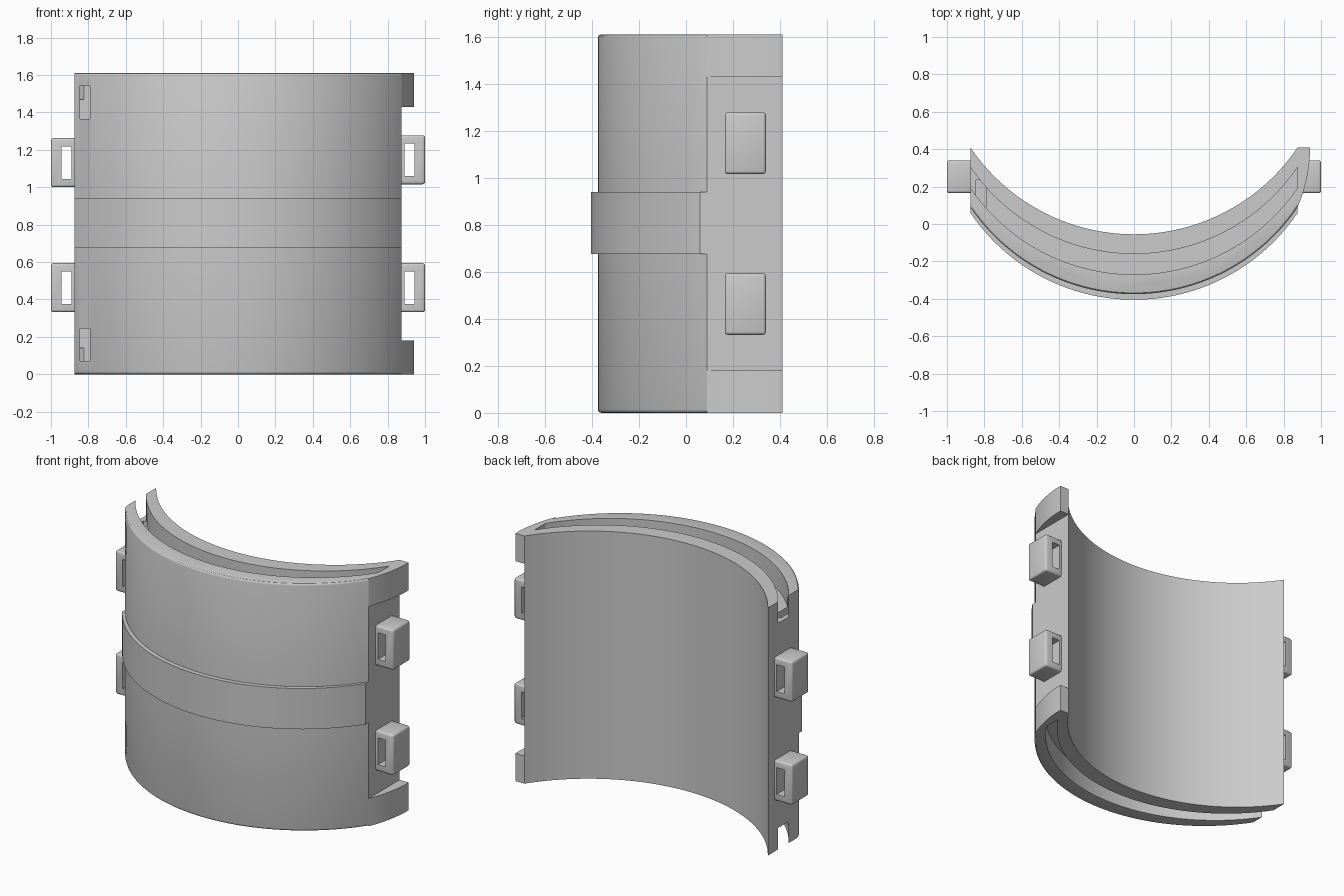
import bpy, bmesh, math

if "Cube" in bpy.data.objects:
    bpy.data.objects.remove(bpy.data.objects["Cube"])

HALF, RAD, HEIGHT = 0.875, 1.056, 1.61


def arc(y0, x0=-HALF, x1=HALF, n=56):
    """Points on the shell's arc whose lowest point is (0, y0)."""
    out = []
    for i in range(n + 1):
        a0, a1 = math.asin(x0 / RAD), math.asin(x1 / RAD)
        a = a0 + (a1 - a0) * i / n
        out.append((RAD * math.sin(a), y0 + RAD * (1 - math.cos(a))))
    return out


def prism(name, pts, z0, z1, rounded=None, width=0.015):
    """Extrude a plan outline; optionally round the rim edges picked by rounded(x, y)."""
    bm = bmesh.new()
    face = bm.faces.new([bm.verts.new((x, y, z0)) for x, y in pts])
    res = bmesh.ops.extrude_face_region(bm, geom=[face])
    for v in res["geom"]:
        if isinstance(v, bmesh.types.BMVert):
            v.co.z = z1
    bmesh.ops.recalc_face_normals(bm, faces=bm.faces)
    if rounded:
        edges = [e for e in bm.edges
                 if abs(e.verts[0].co.z - e.verts[1].co.z) < 1e-5
                 and all(rounded(v.co.x, v.co.y) for v in e.verts)]
        bmesh.ops.bevel(bm, geom=edges, offset=width, segments=3,
                        profile=0.5, affect='EDGES')
    mesh = bpy.data.meshes.new(name)
    bm.to_mesh(mesh)
    bm.free()
    obj = bpy.data.objects.new(name, mesh)
    bpy.context.collection.objects.link(obj)
    return obj


def strip(name, y_out, y_in, z0, z1, x0=-HALF, x1=HALF, **kw):
    return prism(name, arc(y_out, x0, x1) + arc(y_in, x0, x1)[::-1], z0, z1, **kw)


def box(name, x0, x1, y0, y1, z0, z1, bevel=0):
    obj = prism(name, [(x0, y0), (x1, y0), (x1, y1), (x0, y1)], z0, z1)
    if bevel:
        bm = bmesh.new()
        bm.from_mesh(obj.data)
        bmesh.ops.bevel(bm, geom=bm.edges[:], offset=bevel, segments=3,
                        profile=0.5, affect='EDGES')
        bm.to_mesh(obj.data)
        bm.free()
    return obj


def cut(obj, cutter):
    cutter.hide_render = True
    mod = obj.modifiers.new("cut", 'BOOLEAN')
    mod.operation, mod.solver, mod.object = 'DIFFERENCE', 'EXACT', cutter
    bpy.context.view_layer.objects.active = obj
    bpy.ops.object.modifier_apply(modifier=mod.name)
    bpy.data.objects.remove(cutter)


def on_outer(x, y):
    return abs(y - (-0.375 + RAD - math.sqrt(RAD * RAD - x * x))) < 1e-3


# Curved shell with rounded outer rims
parts = []
shell = strip("shell", -0.375, -0.055, 0, HEIGHT, rounded=on_outer)
parts.append(shell)

# Grooves in both rims, and the slot windows that reach them
for z0, z1 in ((HEIGHT - 0.14, HEIGHT + 0.1), (-0.1, 0.14)):
    cut(shell, strip("groove_cutter", -0.27, -0.16, z0, z1, -0.9, 0.9))
for z0, z1 in ((1.365, 1.54), (0.07, 0.245)):
    cut(shell, box("window_cutter", -0.845, -0.79, -0.2, 0.235, z0, z1))

# Raised band around the middle
parts.append(strip("middle_band", -0.405, -0.36, 0.675, 0.94))

# End lips on the right side, closing the grooves
lip = [(0.875, 0.09), (0.895, 0.14), (0.912, 0.195), (0.925, 0.25),
       (0.935, 0.31), (0.94, 0.36), (0.94, 0.41), (0.875, 0.41)]
for name, z0, z1 in (("lower_lip", 0, 0.18), ("upper_lip", 1.43, HEIGHT)):
    parts.append(prism(name, lip, z0, z1))

# Strap loops: two on each side
for side, sx, centres in (("right", 1, (0.463, 1.147)), ("left", -1, (0.463, 1.132))):
    for level, zc in zip(("lower", "upper"), centres):
        xs = sorted((sx * 0.86, sx))
        hs = sorted((sx * 0.89, sx * 0.945))
        loop = box(f"{side}_{level}_loop", *xs, 0.165, 0.34, zc - 0.131, zc + 0.131, 0.013)
        cut(loop, box("hole_cutter", *hs, 0, 0.5, zc - 0.087, zc + 0.087))
        parts.append(loop)

# Smooth shading with sharp edges
bpy.ops.object.select_all(action='DESELECT')
for p in parts:
    p.select_set(True)
bpy.context.view_layer.objects.active = shell
bpy.ops.object.shade_smooth_by_angle(angle=math.radians(30))
